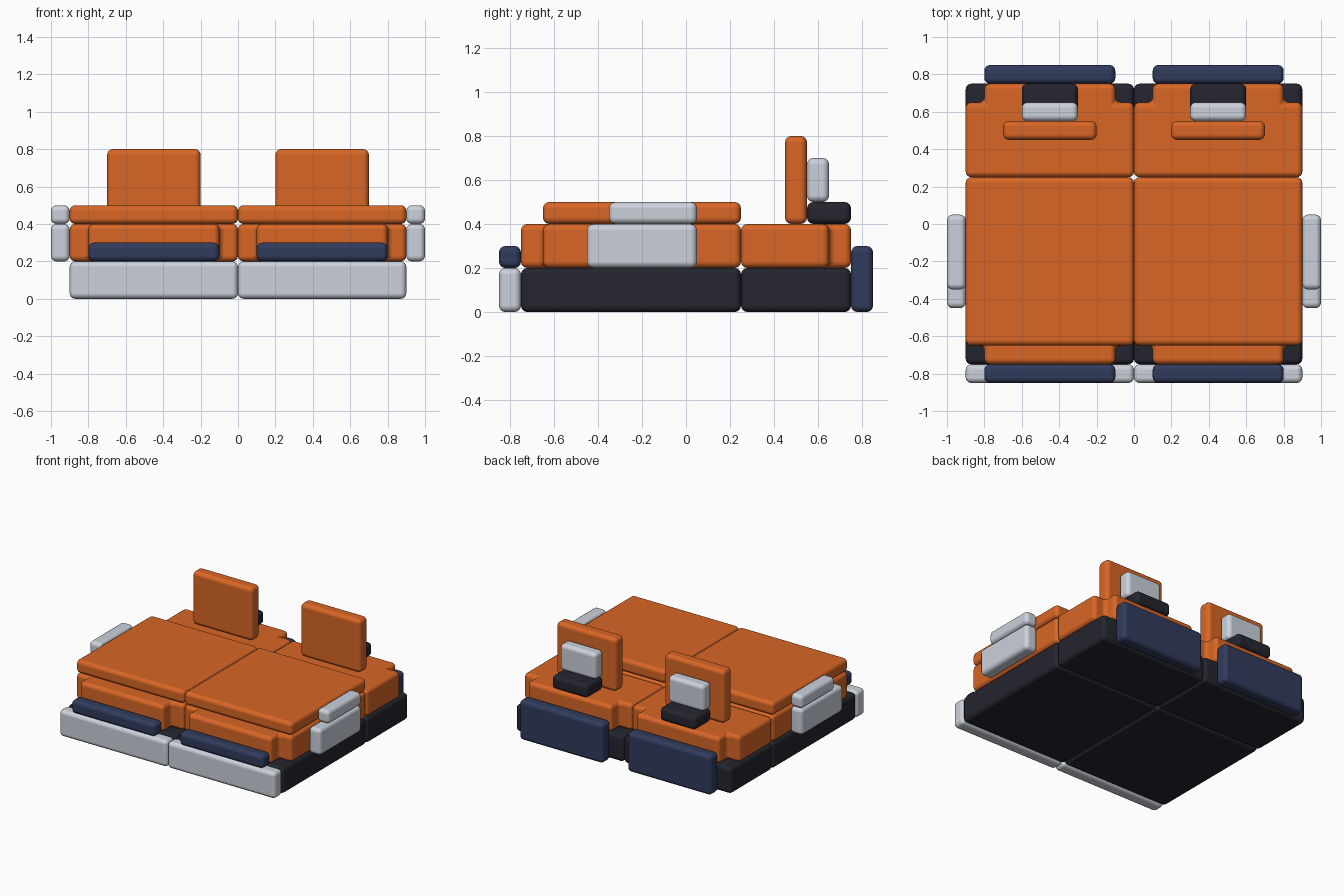
import bpy
import math

if "Cube" in bpy.data.objects:
    bpy.data.objects.remove(bpy.data.objects["Cube"])


def material(name, rgb):
    m = bpy.data.materials.new(name)
    m.diffuse_color = (*rgb, 1)
    m.use_nodes = True
    m.node_tree.nodes["Principled BSDF"].inputs["Base Color"].default_value = m.diffuse_color
    return m


ORANGE = material("orange", (0.69, 0.133, 0.019))
GREY = material("light grey", (0.60, 0.64, 0.71))
BLACK = material("near black", (0.018, 0.018, 0.028))
NAVY = material("navy", (0.030, 0.044, 0.107))


def slab(name, outline, z0, z1, mat, radius=0.03):
    """Extrude a counter-clockwise outline from z0 to z1 and round its edges."""
    n = len(outline)
    verts = [(x, y, z) for z in (z0, z1) for x, y in outline]
    faces = [tuple(reversed(range(n))), tuple(range(n, 2 * n))]
    faces += [(i, (i + 1) % n, n + (i + 1) % n, n + i) for i in range(n)]
    mesh = bpy.data.meshes.new(name)
    mesh.from_pydata(verts, [], faces)
    mesh.materials.append(mat)
    ob = bpy.data.objects.new(name, mesh)
    bpy.context.collection.objects.link(ob)
    for p in mesh.polygons:
        p.use_smooth = True
    bevel = ob.modifiers.new("rounded edges", 'BEVEL')
    bevel.width = radius
    bevel.segments = 4
    bevel.limit_method = 'ANGLE'
    bevel.angle_limit = math.radians(40)
    bevel.harden_normals = True
    # matching part on the left half
    mirror = ob.modifiers.new("left half", 'MIRROR')
    mirror.use_axis[0] = True
    mirror.use_mirror_merge = False
    return ob


def box(name, x, y, z, mat):
    outline = [(x[0], y[0]), (x[1], y[0]), (x[1], y[1]), (x[0], y[1])]
    return slab(name, outline, *z, mat)


# base blocks
box("front_base", (0, 0.9), (-0.75, 0.25), (0, 0.2), BLACK)
box("rear_base", (0, 0.9), (0.25, 0.75), (0, 0.2), BLACK)

# body layers, narrowed at the outer end
slab("front_body", [(0.1, -0.75), (0.8, -0.75), (0.8, -0.65), (0.9, -0.65),
                    (0.9, 0.25), (0, 0.25), (0, -0.65), (0.1, -0.65)],
     0.2, 0.4, ORANGE)
slab("rear_body", [(0, 0.25), (0.9, 0.25), (0.9, 0.65), (0.8, 0.65),
                   (0.8, 0.75), (0.1, 0.75), (0.1, 0.65), (0, 0.65)],
     0.2, 0.4, ORANGE)
box("top_cushion", (0, 0.9), (-0.65, 0.25), (0.4, 0.5), ORANGE)

# front and rear bumpers
box("front_bumper", (0, 0.9), (-0.85, -0.75), (0, 0.2), GREY)
box("front_bar", (0.1, 0.8), (-0.85, -0.75), (0.2, 0.3), NAVY)
box("rear_panel", (0.1, 0.8), (0.75, 0.85), (0, 0.3), NAVY)

# upright back with its support
box("backrest", (0.2, 0.7), (0.45, 0.55), (0.4, 0.8), ORANGE)
box("backrest_pad", (0.3, 0.6), (0.55, 0.65), (0.5, 0.7), GREY)
box("backrest_foot", (0.3, 0.6), (0.55, 0.75), (0.4, 0.5), BLACK)

# side pads
box("lower_side_pad", (0.9, 1.0), (-0.45, 0.05), (0.2, 0.4), GREY)
box("upper_side_pad", (0.9, 1.0), (-0.35, 0.05), (0.4, 0.5), GREY)
